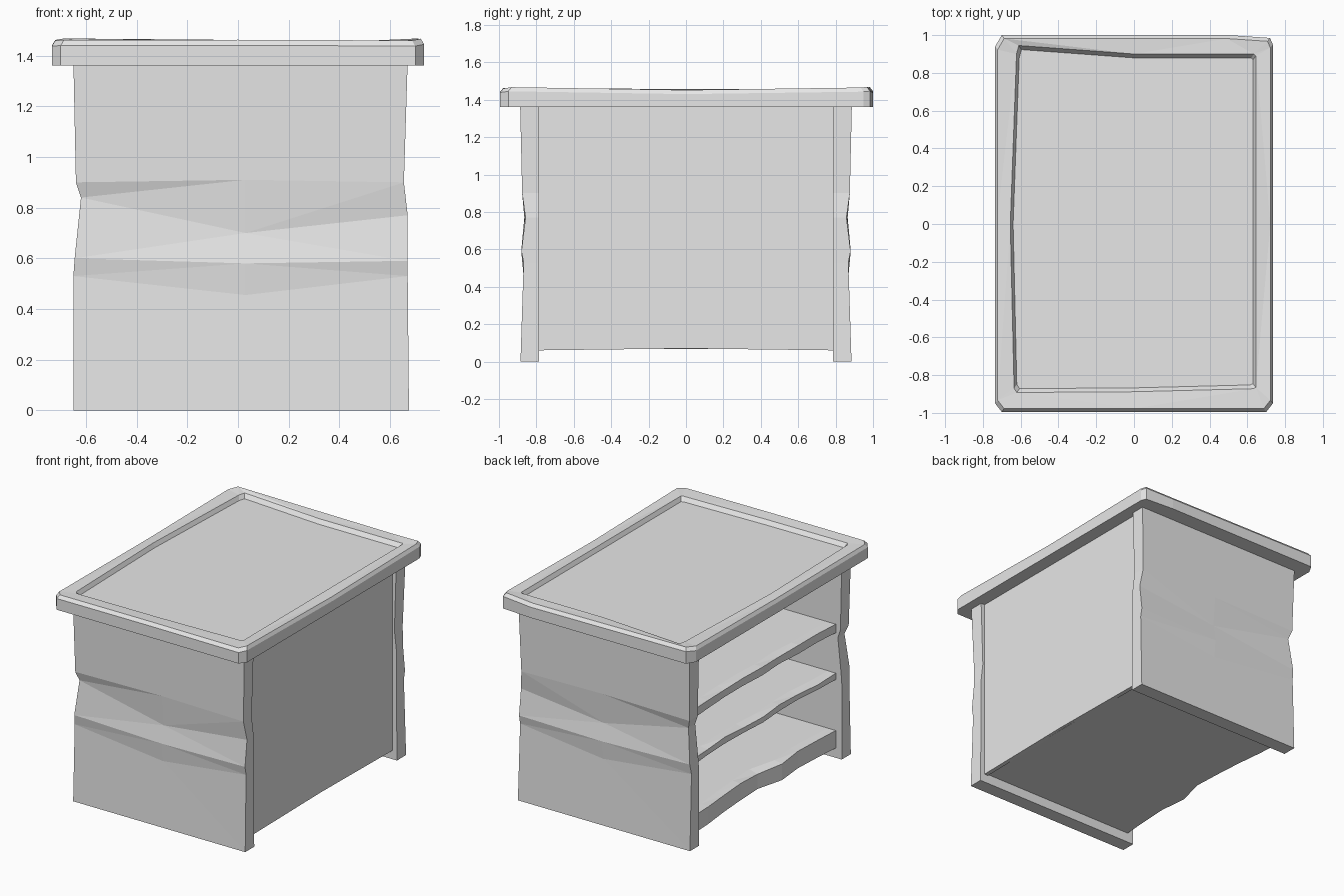
import bpy
import bmesh
import random

random.seed(4)
if "Cube" in bpy.data.objects:
    bpy.data.objects.remove(bpy.data.objects["Cube"], do_unlink=True)

grey = bpy.data.materials.new("plain grey")
grey.use_nodes = True
colour = (0.8, 0.8, 0.8, 1)
grey.diffuse_color = colour
grey.node_tree.nodes["Principled BSDF"].inputs["Base Color"].default_value = colour


def stack(name, rings):
    """Bridge equal-length rings of points into a closed, flat-faced solid."""
    bm = bmesh.new()
    loops = [[bm.verts.new(p) for p in ring] for ring in rings]
    n = len(rings[0])
    for low, high in zip(loops, loops[1:]):
        for i in range(n):
            j = (i + 1) % n
            bm.faces.new((low[i], low[j], high[j], high[i]))
    bm.faces.new(loops[0][::-1])
    bm.faces.new(loops[-1])
    bmesh.ops.recalc_face_normals(bm, faces=bm.faces)
    # Triangulate so that dented faces stay crisp
    bmesh.ops.triangulate(bm, faces=bm.faces)
    mesh = bpy.data.meshes.new(name)
    bm.to_mesh(mesh)
    bm.free()
    mesh.materials.append(grey)
    obj = bpy.data.objects.new(name, mesh)
    bpy.context.collection.objects.link(obj)
    return obj


# Dented end panels: left x, right x, surface y, and heights at left, middle, right
LEVELS = [
    (-0.65, 0.675, 0.885, (0, 0, 0)),
    (-0.65, 0.67, 0.868, (0.53, 0.455, 0.53)),
    (-0.645, 0.67, 0.88, (0.6, 0.58, 0.59)),
    (-0.62, 0.67, 0.858, (0.84, 0.7, 0.77)),
    (-0.64, 0.655, 0.876, (0.9, 0.91, 0.9)),
    (-0.65, 0.67, 0.887, (1.38, 1.38, 1.38)),
]


def end_panel(name, side):
    rings = []
    for left, right, y, (za, zb, zc) in LEVELS:
        rings.append([
            (left, side * y, za), (0.03, side * y, zb), (right, side * y, zc),
            (right, side * 0.785, zc), (0.03, side * 0.785, zb),
            (left, side * 0.785, za)])
    return stack(name, rings)


end_panel("front_panel", -1)
end_panel("back_panel", 1)

# Closed side wall, slightly inset between the end panels
stack("side_wall", [
    [(x, y, z + (0.01 if abs(y) < 0.5 and z < 1 else 0))
     for x, y in ((0.61, -0.8), (0.64, -0.8), (0.64, 0), (0.64, 0.8), (0.61, 0.8), (0.61, 0))]
    for z in (0.06, 1.38)])


# Shelves with a worn edge on the open side
def shelf(name, bottom, top, wear):
    rings = []
    steps = 8
    for i in range(steps + 1):
        y = -0.8 + 1.6 * i / steps
        inner = 0 < i < steps
        x = -0.605 + (random.uniform(0, wear) if inner else 0)
        dip = random.uniform(0, wear * 0.4) if inner else 0
        rings.append([(x, y, bottom), (0.62, y, bottom),
                      (0.62, y, top), (x + 0.06, y, top), (x, y, top - dip)])
    return stack(name, rings)


shelf("bottom_shelf", 0.068, 0.19, 0.06)
shelf("middle_shelf", 0.545, 0.59, 0.03)
shelf("upper_shelf", 0.87, 0.93, 0.03)

# Top slab with a raised rim around a shallow recess
outer = [(-0.735, -0.95), (-0.70, -0.995), (0, -0.995), (0.70, -0.995),
         (0.735, -0.95), (0.735, 0), (0.735, 0.95), (0.72, 0.985),
         (0.5, 1.0), (-0.70, 1.0), (-0.735, 0.94), (-0.735, 0.05)]
lip = [(-0.635, -0.87), (-0.62, -0.892), (0, -0.888), (0.63, -0.872),
       (0.645, -0.865), (0.645, 0), (0.645, 0.89), (0.635, 0.9),
       (0, 0.9), (-0.61, 0.945), (-0.622, 0.9), (-0.655, 0)]
heights = [1.46, 1.462, 1.463, 1.46, 1.467, 1.452, 1.465, 1.468, 1.458, 1.468, 1.462, 1.455]


def scaled(points, s):
    return [(x * s, y * s) for x, y in points]


stack("top_slab", [
    [(x, y, 1.362) for x, y in outer],
    [(x, y, h - 0.022) for (x, y), h in zip(outer, heights)],
    [(x, y, h) for (x, y), h in zip(scaled(outer, 0.982), heights)],
    [(x, y, 1.458) for x, y in lip],
    [(x, y, 1.43) for x, y in scaled(lip, 0.977)],
])
